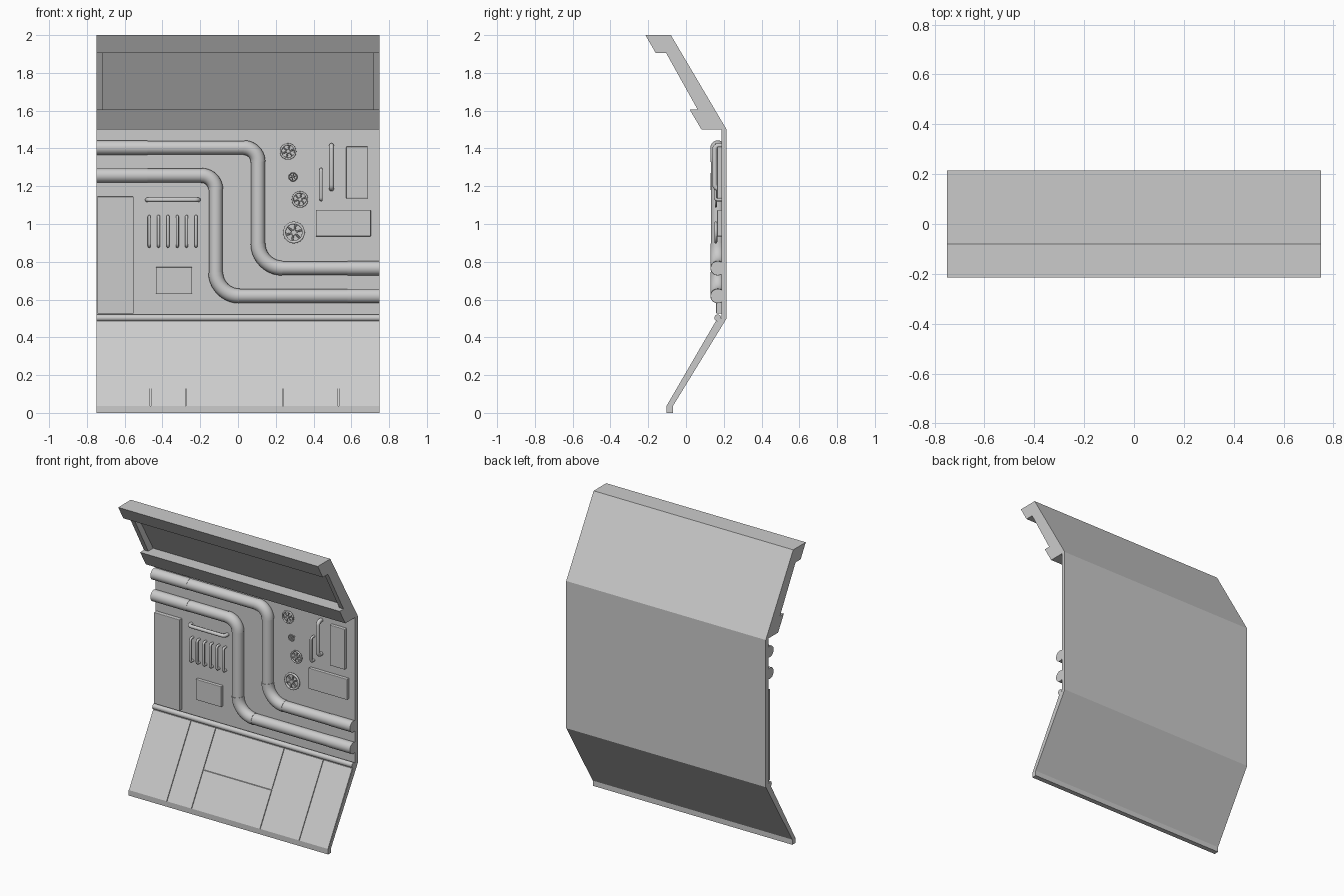
import bpy, bmesh, math
from mathutils import Vector

if "Cube" in bpy.data.objects:
    bpy.data.objects.remove(bpy.data.objects["Cube"])

WALL = 0.187   # y of the wall's front face


def finish(bm, name):
    bmesh.ops.recalc_face_normals(bm, faces=bm.faces)
    me = bpy.data.meshes.new(name)
    bm.to_mesh(me)
    bm.free()
    ob = bpy.data.objects.new(name, me)
    bpy.context.collection.objects.link(ob)
    return ob


def extrude_x(name, profile, x0, x1):
    """Extrude a (y, z) outline along x."""
    bm = bmesh.new()
    f = bm.faces.new([bm.verts.new((x0, y, z)) for y, z in profile])
    r = bmesh.ops.extrude_face_region(bm, geom=[f])
    bmesh.ops.translate(bm, vec=(x1 - x0, 0, 0),
                        verts=[v for v in r["geom"] if isinstance(v, bmesh.types.BMVert)])
    return finish(bm, name)


def box(name, x0, x1, z0, z1, front, bevel=0.004):
    ob = extrude_x(name, [(front, z0), (0.2, z0), (0.2, z1), (front, z1)], x0, x1)
    m = ob.modifiers.new("bevel", "BEVEL")
    m.width, m.segments = bevel, 2
    return ob


def tube(name, pts, r, res=6, cyclic=False):
    """Round tube along a path of points, converted to a smooth mesh."""
    cu = bpy.data.curves.new(name, "CURVE")
    cu.dimensions = "3D"
    cu.bevel_depth, cu.bevel_resolution, cu.use_fill_caps = r, res, True
    sp = cu.splines.new("POLY")
    sp.points.add(len(pts) - 1)
    for p, c in zip(sp.points, pts):
        p.co = (*c, 1)
    sp.use_cyclic_u = cyclic
    ob = bpy.data.objects.new(name, cu)
    bpy.context.collection.objects.link(ob)
    bpy.ops.object.select_all(action="DESELECT")
    ob.select_set(True)
    bpy.context.view_layer.objects.active = ob
    bpy.ops.object.convert(target="MESH")
    bpy.ops.object.shade_smooth_by_angle(angle=math.radians(40))
    return ob


def arc(p0, corner, p1, n=10):
    """Quarter circle from p0 to p1 around a right-angled corner."""
    p0, c, p1 = Vector(p0), Vector(corner), Vector(p1)
    o = p0 + p1 - c
    return [o + (p0 - o) * math.cos(a) + (p1 - o) * math.sin(a)
            for a in (math.pi / 2 * i / n for i in range(n + 1))]


def pipe(name, z_top, x_mid, z_low, r1, r2, y=0.168):
    def P(x, z):
        return (x, y, z)
    e1 = arc(P(x_mid - r1, z_top), P(x_mid, z_top), P(x_mid, z_top - r1))
    e2 = arc(P(x_mid, z_low + r2), P(x_mid, z_low), P(x_mid + r2, z_low))
    tube(name, [P(-0.745, z_top)] + e1 + e2 + [P(0.745, z_low)], 0.0365, 8)
    # slightly thicker elbows and end sleeves
    tube(name + "_upper_elbow", e1, 0.039, 8)
    tube(name + "_lower_elbow", e2, 0.039, 8)
    tube(name + "_left_sleeve", [P(-0.75, z_top), P(-0.48, z_top)], 0.038, 8)
    tube(name + "_right_sleeve", [P(0.58, z_low), P(0.75, z_low)], 0.038, 8)


def handle(name, a, b, r, out):
    """Grab bar between two (x, z) points with its ends bent into the wall."""
    w, k = WALL + 0.005, r * 1.6
    A, B = Vector((a[0], out, a[1])), Vector((b[0], out, b[1]))
    d = (B - A).normalized()
    inn = Vector((0, 1, 0))
    wa, wb = Vector((A.x, w, A.z)), Vector((B.x, w, B.z))
    pts = [wa] + arc(A + inn * k, A, A + d * k, 4) + arc(B - d * k, B, B + inn * k, 4) + [wb]
    tube(name, pts, r, 4)


def handwheel(name, x, z, R):
    t, y = R * 0.13, 0.158
    ring = [(x + (R - t) * math.cos(a), y, z + (R - t) * math.sin(a))
            for a in (2 * math.pi * i / 28 for i in range(28))]
    tube(name + "_rim", ring, t, 3, True)
    for i in range(6):
        a = math.pi / 3 * i + 0.3
        tube(name + "_spoke", [(x, y, z), (x + (R - t) * math.cos(a), y, z + (R - t) * math.sin(a))],
             R * 0.09, 2)
    tube(name + "_stem", [(x, y - t, z), (x, WALL + 0.005, z)], R * 0.22, 4)


# bent wall shell with thick header and deep ceiling recess
extrude_x("wall_shell", [
    (-0.08, 2), (-0.215, 2), (-0.16, 1.905), (-0.062, 1.905), (0.115, 1.605),
    (0.02, 1.605), (0.082, 1.5), (WALL, 1.5), (WALL, 0.5), (0.165, 0.485),
    (-0.095, 0.037), (-0.103, 0.037), (-0.103, 0), (-0.07, 0), (-0.07, 0.035),
    (0.215, 0.5), (0.215, 1.5)], -0.75, 0.75)

# side frames of the recess
for x0, x1 in ((-0.75, -0.718), (0.718, 0.75)):
    extrude_x("recess_side_frame", [(-0.105, 1.905), (-0.062, 1.905), (0.115, 1.605), (0.062, 1.605)],
              x0, x1)

# sloped lower panels separated by thin seams
def slope(z):
    return -0.103 + (z - 0.037) * 0.581

def lower_panel(x0, x1, z0, z1, g=0.002):
    z0, z1 = z0 + g, z1 - g
    extrude_x("lower_panel", [(slope(z0), z0), (slope(z0) + 0.015, z0),
                              (slope(z1) + 0.015, z1), (slope(z1), z1)], x0 + g, x1 - g)

for x0, x1 in ((-0.75, -0.463), (-0.463, -0.277), (0.238, 0.532), (0.532, 0.75)):
    lower_panel(x0, x1, 0.035, 0.487)
lower_panel(-0.277, 0.238, 0.035, 0.253)
lower_panel(-0.277, 0.238, 0.253, 0.487)

# rounded rail along the bend
tube("bend_rail", [(-0.75, 0.168, 0.503), (0.75, 0.168, 0.503)], 0.018, 5)

# two big pipes stepping down across the wall
pipe("outer_pipe", 1.404, 0.106, 0.766, 0.075, 0.13)
pipe("inner_pipe", 1.257, -0.118, 0.619, 0.075, 0.125)

# raised wall boxes
box("tall_cabinet", -0.745, -0.553, 0.525, 1.145, 0.16)
box("small_box", -0.435, -0.243, 0.632, 0.772, 0.165)
box("tall_box", 0.573, 0.686, 1.135, 1.41, 0.165)
box("wide_box", 0.412, 0.703, 0.934, 1.075, 0.165)

# grab bars and vent rods
handle("long_bar", (-0.48, 1.128), (-0.21, 1.128), 0.012, 0.155)
for i in range(6):
    x = -0.47 + 0.0495 * i
    handle("vent_rod", (x, 0.882), (x, 1.04), 0.008, 0.16)
handle("large_right_bar", (0.495, 1.187), (0.495, 1.415), 0.013, 0.152)
handle("small_right_bar", (0.44, 1.128), (0.44, 1.29), 0.008, 0.155)

# valve handwheels
for x, z, R in ((0.265, 1.384, 0.044), (0.291, 1.249, 0.024), (0.328, 1.13, 0.044), (0.296, 0.955, 0.058)):
    handwheel("handwheel", x, z, R)
